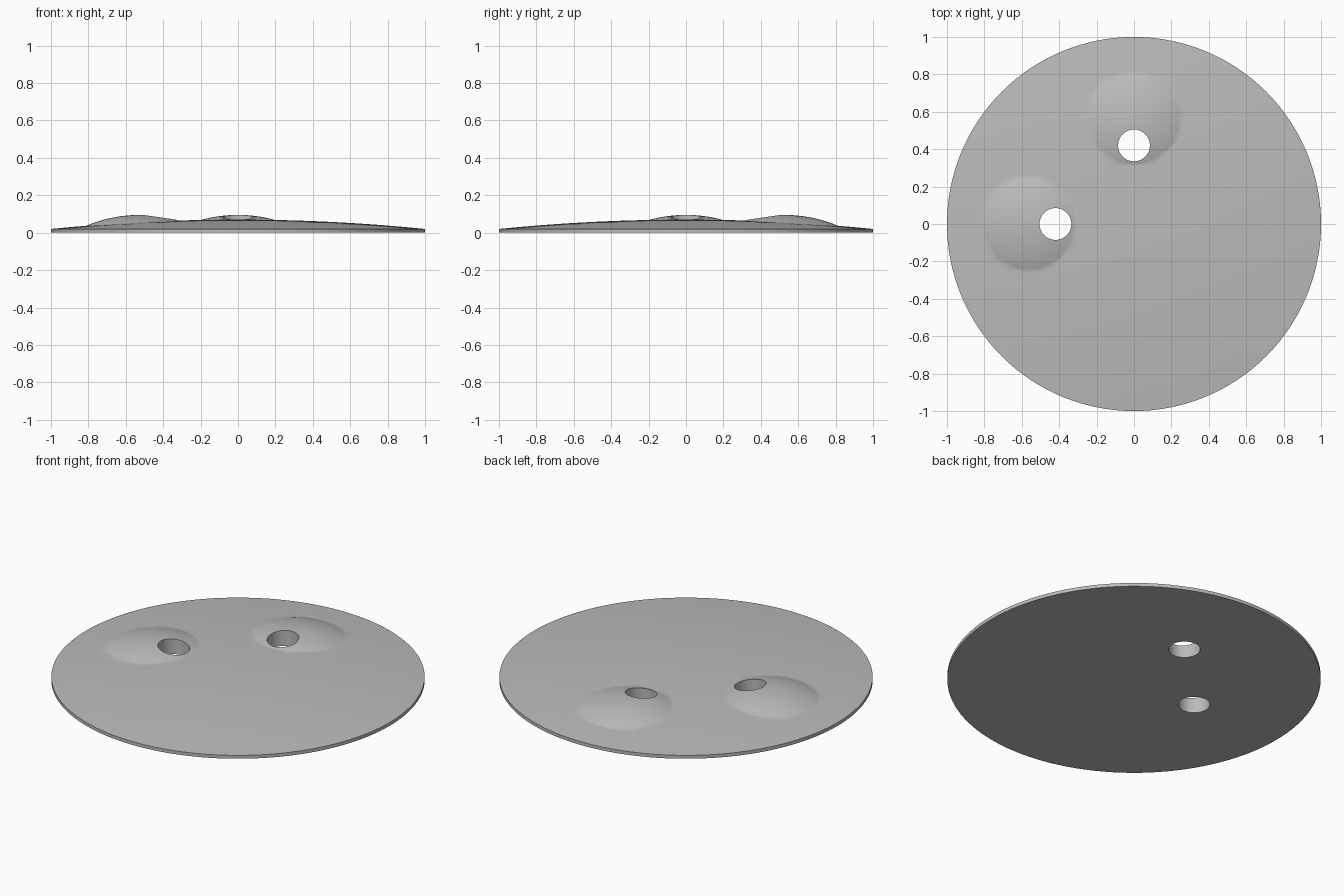
import bpy, bmesh, math

cube = bpy.data.objects.get("Cube")
if cube:
    bpy.data.objects.remove(cube, do_unlink=True)

grey = bpy.data.materials.new("plain_grey")
grey.use_nodes = True
grey.diffuse_color = (0.5, 0.5, 0.5, 1)
grey.node_tree.nodes["Principled BSDF"].inputs["Base Color"].default_value = (0.5, 0.5, 0.5, 1)


def lathe(name, profile, centre=(0, 0), sides=96):
    """Closed solid of revolution; the profile runs bottom to top."""
    bm = bmesh.new()
    rings = []
    for r, z in profile:
        if r == 0:
            rings.append([bm.verts.new((centre[0], centre[1], z))])
        else:
            rings.append([bm.verts.new((centre[0] + r * math.cos(math.tau * i / sides),
                                        centre[1] + r * math.sin(math.tau * i / sides), z))
                          for i in range(sides)])
    bm.faces.new(rings[0][::-1])
    for a, b in zip(rings, rings[1:]):
        for i in range(sides):
            j = (i + 1) % sides
            if len(b) == 1:
                bm.faces.new((a[i], a[j], b[0]))
            else:
                bm.faces.new((a[i], a[j], b[j], b[i]))
    if len(rings[-1]) > 1:
        bm.faces.new(rings[-1])
    mesh = bpy.data.meshes.new(name)
    bm.to_mesh(mesh)
    bm.free()
    mesh.materials.append(grey)
    obj = bpy.data.objects.new(name, mesh)
    bpy.context.collection.objects.link(obj)
    return obj


def cap(edge, base, top, steps):
    """Spherical cap profile from its edge up to its pole."""
    h = top - base
    radius = (edge * edge + h * h) / (2 * h)
    pts = []
    for k in range(steps + 1):
        r = edge * (1 - k / steps)
        pts.append((r, top - radius + math.sqrt(radius * radius - r * r)))
    return pts


def boolean(target, tool, operation):
    mod = target.modifiers.new(tool.name, "BOOLEAN")
    mod.operation = operation
    mod.solver = "EXACT"
    mod.object = tool
    bpy.context.view_layer.objects.active = target
    bpy.ops.object.modifier_apply(modifier=mod.name)
    bpy.data.objects.remove(tool, do_unlink=True)


# Shallow domed disc with a thin upright rim
disc = lathe("domed_disc", [(1, 0)] + cap(1, 0.02, 0.07, 16), sides=128)

# Two raised swellings, each pierced by an off-centre hole
swellings = {"left_back": (0, 1), "right_side": (-1, 0)}
for side, (dx, dy) in swellings.items():
    bump = lathe(side + "_bump", cap(0.34, 0.0125, 0.095, 20), (dx * 0.525, dy * 0.525))
    boolean(disc, bump, "UNION")
for side, (dx, dy) in swellings.items():
    hole = lathe(side + "_hole", [(0.085, -0.1), (0.085, 0.2)], (dx * 0.42, dy * 0.42), 64)
    boolean(disc, hole, "DIFFERENCE")

# Smooth surface with a crisp rim and hole edges
bpy.ops.object.select_all(action="DESELECT")
disc.select_set(True)
bpy.context.view_layer.objects.active = disc
bpy.ops.object.shade_smooth_by_angle(angle=math.radians(30))
